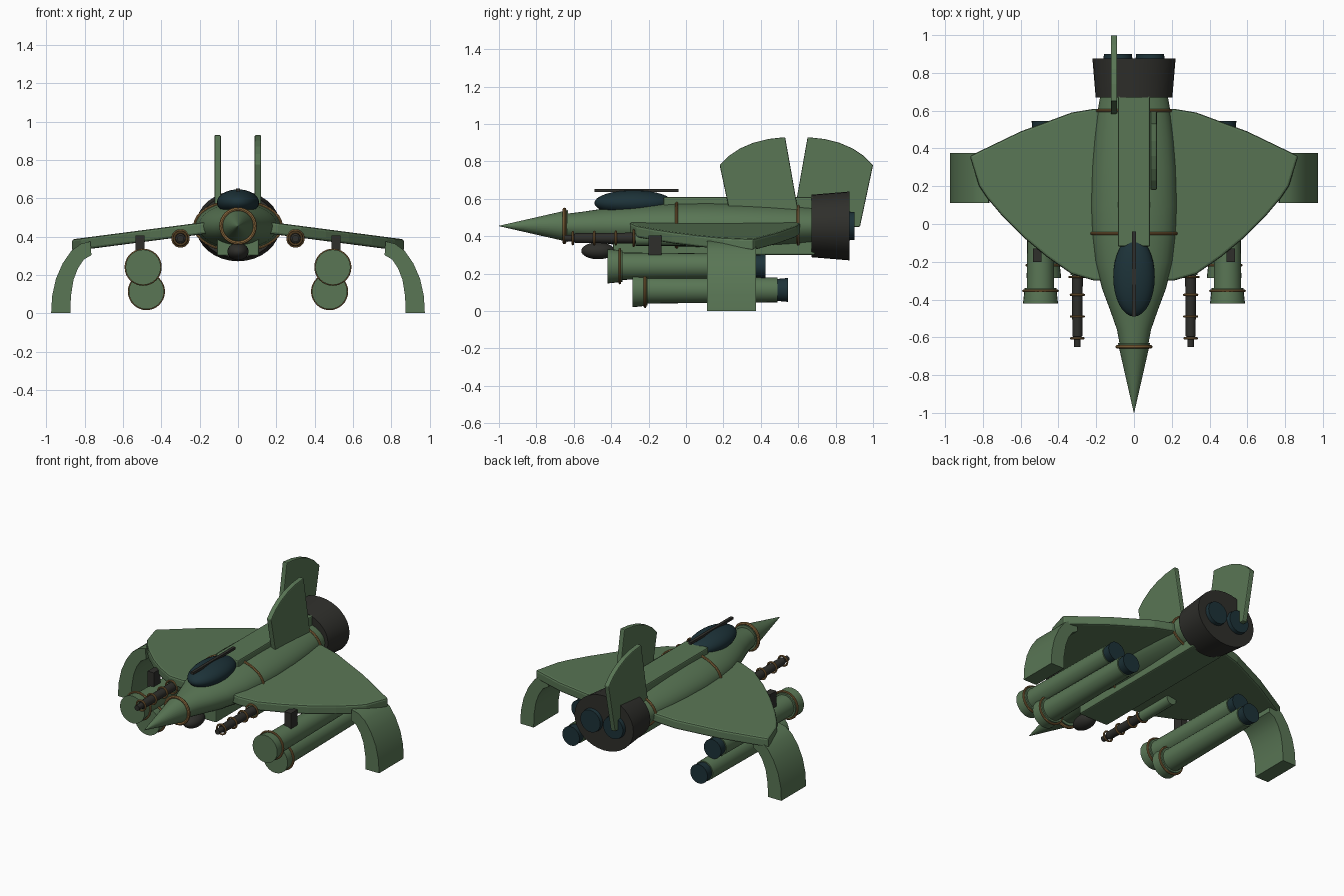
import bpy, bmesh, math
from mathutils import Matrix, Vector

if "Cube" in bpy.data.objects:
    bpy.data.objects.remove(bpy.data.objects["Cube"])


def mat(name, rgb):
    m = bpy.data.materials.new(name)
    m.diffuse_color = (*rgb, 1)
    m.use_nodes = True
    m.node_tree.nodes["Principled BSDF"].inputs["Base Color"].default_value = m.diffuse_color
    return m


GREEN = mat("green", (0.10, 0.18, 0.09))
DARK = mat("dark_metal", (0.028, 0.028, 0.024))
GLASS = mat("dark_glass", (0.012, 0.032, 0.04))
BRASS = mat("brass", (0.27, 0.15, 0.05))


def finish(name, bm, material, smooth=True, bevel=0):
    bmesh.ops.recalc_face_normals(bm, faces=bm.faces[:])
    me = bpy.data.meshes.new(name)
    bm.to_mesh(me)
    bm.free()
    me.materials.append(material)
    ob = bpy.data.objects.new(name, me)
    bpy.context.collection.objects.link(ob)
    if bevel:
        b = ob.modifiers.new("bevel", 'BEVEL')
        b.width, b.segments, b.limit_method = bevel, 2, 'ANGLE'
    if smooth:
        bpy.ops.object.select_all(action='DESELECT')
        ob.select_set(True)
        bpy.context.view_layer.objects.active = ob
        bpy.ops.object.shade_smooth_by_angle(angle=math.radians(35))
    return ob


def lathe(name, profile, material, x=0, z=0.455, n=32):
    """Elliptic body along y; profile = (y, rx, rz)."""
    bm = bmesh.new()
    rings = []
    for y, rx, rz in profile:
        rings.append([bm.verts.new((x + rx * math.cos(2 * math.pi * i / n), y,
                                    z + rz * math.sin(2 * math.pi * i / n))) for i in range(n)])
    for a, b in zip(rings, rings[1:]):
        for i in range(n):
            bm.faces.new((a[i], a[(i + 1) % n], b[(i + 1) % n], b[i]))
    bm.faces.new(rings[0])
    bm.faces.new(rings[-1])
    return finish(name, bm, material)


def ring(name, y, rx, rz, x=0, z=0.455, t=0.008, n=32, m=8):
    bm = bmesh.new()
    rows = []
    for i in range(n):
        a = 2 * math.pi * i / n
        rows.append([bm.verts.new((x + (rx + t * math.cos(2 * math.pi * j / m)) * math.cos(a),
                                   y + t * math.sin(2 * math.pi * j / m),
                                   z + (rz + t * math.cos(2 * math.pi * j / m)) * math.sin(a)))
                     for j in range(m)])
    for i in range(n):
        p, q = rows[i], rows[(i + 1) % n]
        for j in range(m):
            bm.faces.new((p[j], p[(j + 1) % m], q[(j + 1) % m], q[j]))
    return finish(name, bm, BRASS)


def ball(name, c, s, material):
    bm = bmesh.new()
    bmesh.ops.create_uvsphere(bm, u_segments=32, v_segments=16, radius=1,
                              matrix=Matrix.Translation(c) @ Matrix.Diagonal((*s, 1)))
    return finish(name, bm, material)


def box(name, lo, hi, material, bevel=0):
    lo, hi = Vector(lo), Vector(hi)
    bm = bmesh.new()
    bmesh.ops.create_cube(bm, size=1, matrix=Matrix.Translation((lo + hi) / 2)
                          @ Matrix.Diagonal((*(hi - lo), 1)))
    return finish(name, bm, material, False, bevel)


def slab(name, pts, offset, material, bevel=0, smooth=False):
    """Prism from a 3D outline pushed along offset."""
    bm = bmesh.new()
    a = [bm.verts.new(p) for p in pts]
    b = [bm.verts.new(Vector(p) + Vector(offset)) for p in pts]
    bm.faces.new(a)
    bm.faces.new(b[::-1])
    for i in range(len(a)):
        j = (i + 1) % len(a)
        bm.faces.new((a[i], b[i], b[j], a[j]))
    return finish(name, bm, material, smooth, bevel)


# fuselage, nose, spine and belly
lathe("fuselage", [(-0.64, 0.075, 0.065), (-0.56, 0.09, 0.075), (-0.46, 0.125, 0.09),
                   (-0.34, 0.17, 0.105), (-0.2, 0.205, 0.118), (-0.05, 0.222, 0.126),
                   (0.1, 0.228, 0.129), (0.3, 0.222, 0.126), (0.45, 0.21, 0.12),
                   (0.6, 0.192, 0.112), (0.7, 0.175, 0.105)], GREEN)
lathe("nose_cone", [(-1, 0.001, 0.001), (-0.63, 0.085, 0.085)], GREEN)
ring("nose_ring", -0.65, 0.088, 0.088, t=0.01)
ring("front_band", -0.05, 0.226, 0.130)
ring("rear_band", 0.6, 0.196, 0.116)
box("spine", (-0.085, -0.12, 0.45), (0.085, 0.72, 0.61), GREEN, 0.008)
box("belly", (-0.11, -0.39, 0.30), (0.11, 0.69, 0.43), GREEN, 0.008)
ball("sensor_pod", (0, -0.47, 0.322), (0.055, 0.09, 0.045), DARK)

# canopy and its frame
ball("canopy", (0, -0.28, 0.578), (0.11, 0.21, 0.068), GLASS)
box("canopy_frame", (-0.01, -0.49, 0.636), (0.01, -0.04, 0.652), DARK)

# engine
lathe("engine_nozzle", [(0.67, 0.203, 0.167), (0.875, 0.22, 0.184)], DARK)

# tail fins, the second one reversed along y
fin = [(0.25, 0.45), (0.18, 0.78), (0.23, 0.83), (0.29, 0.87), (0.36, 0.9),
       (0.44, 0.92), (0.53, 0.93), (0.615, 0.45)]
slab("right_fin", [(0.087, y, z) for y, z in fin], (0.034, 0, 0), GREEN, 0.006)
slab("left_fin", [(-0.123, 1.18 - y, z) for y, z in fin], (0.034, 0, 0), GREEN, 0.006)

wing = [(0.15, -0.3), (0.21, -0.3), (0.33, -0.265), (0.46, -0.175), (0.58, -0.075), (0.7, 0.045),
        (0.78, 0.14), (0.82, 0.2), (0.87, 0.36), (0.6, 0.49), (0.33, 0.59), (0.21, 0.61), (0.15, 0.61)]
outer = [(0.77, 0.375), (0.82, 0.362), (0.87, 0.325), (0.915, 0.26), (0.95, 0.18), (0.97, 0.09), (0.975, 0)]
inner = [(0.875, 0), (0.872, 0.09), (0.858, 0.175), (0.835, 0.235), (0.805, 0.28), (0.765, 0.303)]

for s, side in ((1, "right"), (-1, "left")):
    # wing and down-curved tip
    slab(side + "_wing", [(s * x, y, 0.41 - 0.13 * (x - 0.2)) for x, y in wing],
         (0, 0, 0.062), GREEN, 0.012)
    slab(side + "_wing_tip", [(s * x, 0.112, z) for x, z in outer + inner],
         (0, 0.263, 0), GREEN, 0, True)
    lathe(side + "_exhaust", [(0.86, 0.078, 0.078), (0.9, 0.074, 0.074)], GLASS, x=s * 0.085)

    # two rocket tubes under the wing
    for label, x, z, y, tail in (("upper", 0.495, 0.24, -0.42, 0.37), ("lower", 0.478, 0.113, -0.285, 0.49)):
        n = f"{side}_{label}_tube"
        x *= s
        lathe(n, [(y + 0.06, 0.073, 0.073), (tail, 0.066, 0.066)], GREEN, x, z, 24)
        lathe(n + "_cap", [(y, 0.092, 0.092), (y + 0.005, 0.092, 0.092), (y + 0.08, 0.084, 0.084)], GREEN, x, z, 24)
        ring(n + "_ring", y + 0.066, 0.09, 0.09, x, z, 0.007)
        lathe(n + "_exhaust", [(tail - 0.01, 0.058, 0.058), (tail + 0.055, 0.064, 0.064)], GLASS, x, z, 24)
    px = s * 0.512
    box(side + "_pylon", (px - 0.023, -0.2, 0.3), (px + 0.023, -0.13, 0.405), DARK)

    # gun barrel with bands
    gx = s * 0.3
    lathe(side + "_gun", [(-0.65, 0.018, 0.018), (-0.6, 0.018, 0.018), (-0.595, 0.026, 0.026),
                          (-0.2, 0.03, 0.03)], DARK, gx, 0.39, 16)
    lathe(side + "_gun_housing", [(-0.27, 0.036, 0.036), (0.0, 0.036, 0.036)], GREEN, gx, 0.385, 16)
    for i, (y, r) in enumerate(((-0.605, 0.033), (-0.49, 0.034), (-0.375, 0.035), (-0.28, 0.042))):
        ring(f"{side}_gun_ring_{i}", y, r, r, gx, 0.39, 0.006, 24)
